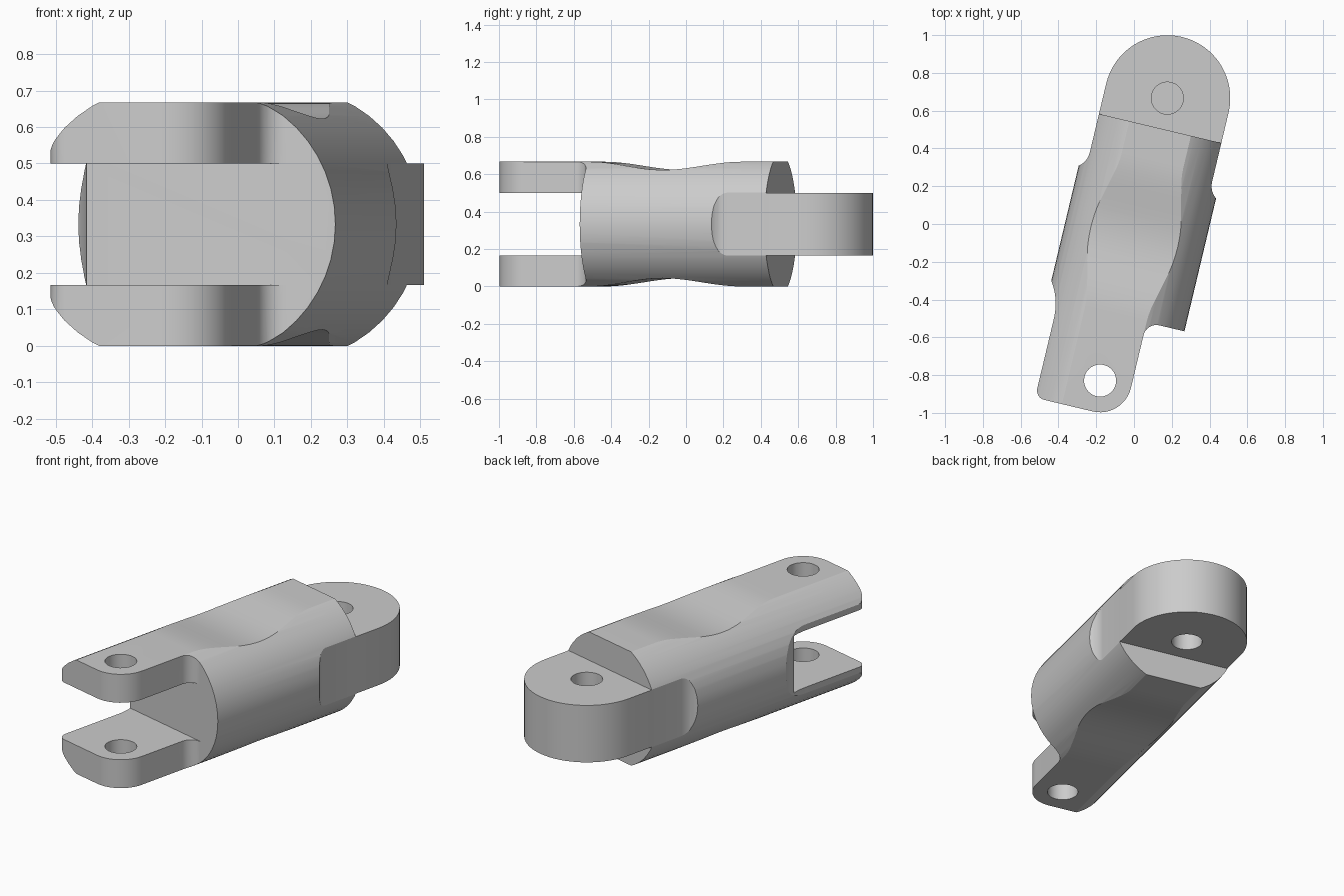
import bpy, bmesh, math
from mathutils import Vector, Matrix

if "Cube" in bpy.data.objects:
    bpy.data.objects.remove(bpy.data.objects["Cube"])

RADIUS = 0.374      # round body
HALF_H = 0.3335     # half height between the flats
HALF_T = 0.167      # half thickness of tongue and fork gap
TONGUE_R = 0.333
FRONT, BACK = -0.493, 0.522
FORK_PIN, TONGUE_PIN = -0.85, 0.687
HOLE_R = 0.085

grey = bpy.data.materials.new("plain grey")
grey.use_nodes = True
grey.diffuse_color = (0.6, 0.6, 0.6, 1)
grey.node_tree.nodes["Principled BSDF"].inputs["Base Color"].default_value = (0.6, 0.6, 0.6, 1)


def arc(cx, cy, r, start, end, steps=8):
    angles = [math.radians(start + (end - start) * i / steps) for i in range(steps + 1)]
    return [(cx + r * math.cos(a), cy + r * math.sin(a)) for a in angles]


def prism(name, outline, low, high, place):
    """Extrude a closed outline from low to high; place maps (a, b, depth) to xyz."""
    bm = bmesh.new()
    face = bm.faces.new([bm.verts.new(place(a, b, low)) for a, b in outline])
    new = bmesh.ops.extrude_face_region(bm, geom=[face])["geom"]
    shift = Vector(place(0, 0, high)) - Vector(place(0, 0, low))
    bmesh.ops.translate(bm, vec=shift, verts=[v for v in new if isinstance(v, bmesh.types.BMVert)])
    bmesh.ops.recalc_face_normals(bm, faces=bm.faces)
    mesh = bpy.data.meshes.new(name)
    bm.to_mesh(mesh)
    bm.free()
    mesh.materials.append(grey)
    obj = bpy.data.objects.new(name, mesh)
    bpy.context.collection.objects.link(obj)
    return obj


def from_top(a, b, d):
    return (a, b, d)


def from_side(a, b, d):
    return (d, a, b)


def from_front(a, b, d):
    return (a, d, b)


def combine(target, tool, operation):
    mod = target.modifiers.new(operation.lower(), "BOOLEAN")
    mod.operation = operation
    mod.solver = "EXACT"
    mod.object = tool
    bpy.context.view_layer.objects.active = target
    bpy.ops.object.modifier_apply(modifier=mod.name)
    bpy.data.objects.remove(tool)


# Round bar
link = prism("link_body", arc(0, 0, RADIUS, 0, 352.5, 47), -1.2, 1.2, from_front)

# Plan outline: fork tip, body shoulders, side scoops, rounded tongue
plan = arc(0, FORK_PIN, 0.168, -90, 0, 12)
plan += arc(0.238, FRONT - 0.07, 0.07, 180, 90)
plan += [(0.406, FRONT)]
plan += arc(TONGUE_R + 0.0985, 0.31, 0.0985, 255, 180)
plan += arc(0, TONGUE_PIN, TONGUE_R, 0, 180, 32)
plan += arc(-TONGUE_R - 0.0985, 0.31, 0.0985, 0, -75)
plan += arc(-0.644, -0.585, 0.33, 42, 0)
plan += arc(-0.264, FORK_PIN - 0.118, 0.05, 180, 270, 6)
combine(link, prism("plan_cutter", plan, -0.6, 0.6, from_top), "INTERSECT")

# Side outline: tongue step, shallow waist on the flats, fork gap
upper = [(1.1, HALF_T), (BACK, HALF_T), (BACK, HALF_H)]
for i in range(25):
    t = 1 - i / 12
    upper.append((-0.07 + 0.42 * t, HALF_H - 0.022 * (1 + math.cos(math.pi * t))))
upper += [(-1.1, HALF_H), (-1.1, HALF_T), (FRONT, HALF_T)]
side = upper + [(v, -z) for v, z in reversed(upper)]
combine(link, prism("side_cutter", side, -0.6, 0.6, from_side), "INTERSECT")

# Pin holes: through the fork, blind from both faces of the tongue
for pin, low, high in ((FORK_PIN, -0.6, 0.6), (TONGUE_PIN, 0.01, 0.6), (TONGUE_PIN, -0.6, -0.01)):
    hole = arc(0, pin, HOLE_R, 0, 348.75, 31)
    combine(link, prism("hole_cutter", hole, low, high, from_top), "DIFFERENCE")

# Final placement, turned about the upright axis
link.data.transform(Matrix.Translation((0.0175, -0.002, HALF_H)) @ Matrix.Rotation(math.radians(-13.4), 4, "Z"))
bpy.ops.object.select_all(action="DESELECT")
link.select_set(True)
bpy.context.view_layer.objects.active = link
bpy.ops.object.shade_smooth_by_angle(angle=math.radians(25))
